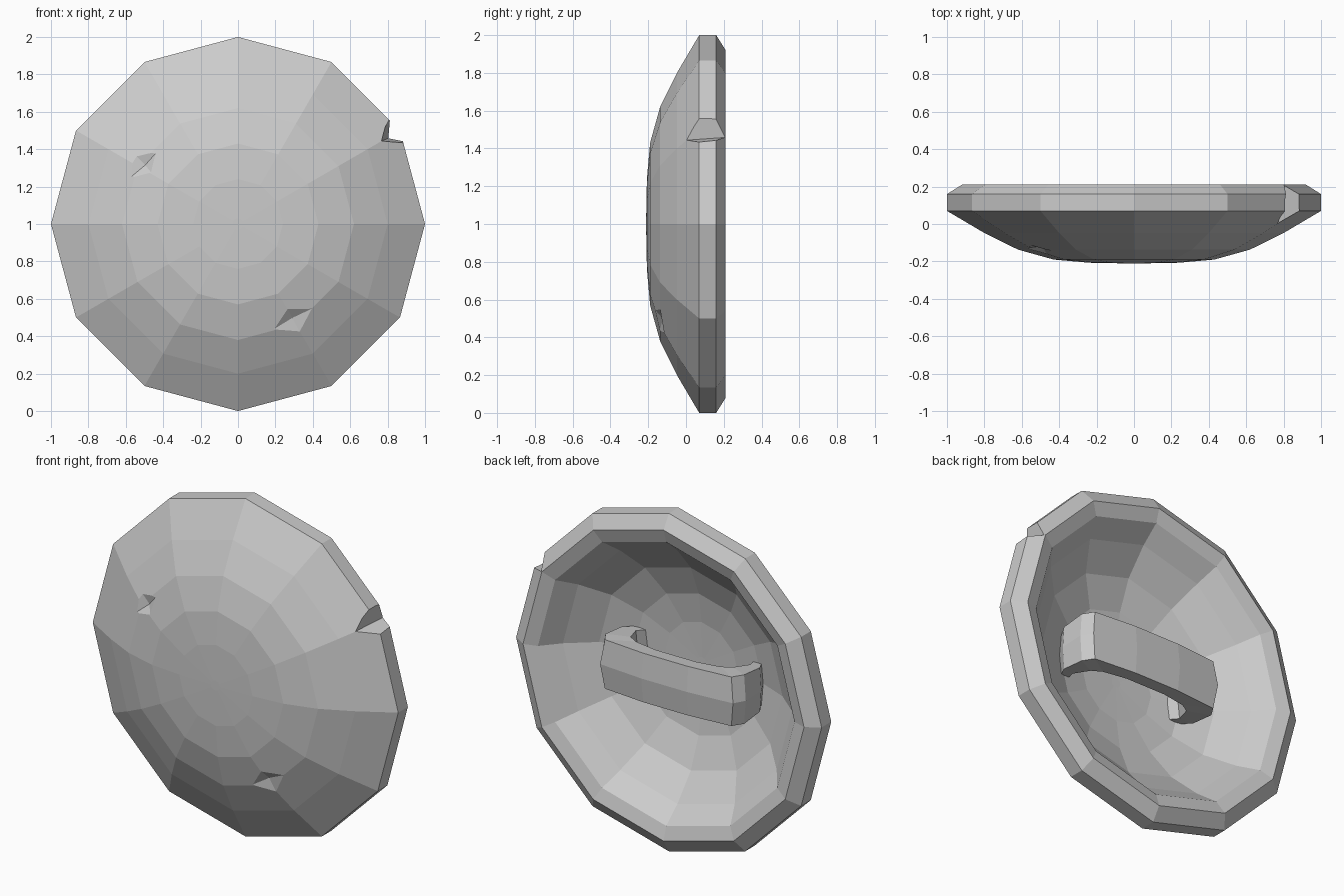
import bpy, bmesh, math
from mathutils import Vector, Matrix

if "Cube" in bpy.data.objects:
    bpy.data.objects.remove(bpy.data.objects["Cube"])

SIDES = 12


def finish(name, bm):
    bmesh.ops.recalc_face_normals(bm, faces=bm.faces[:])
    me = bpy.data.meshes.new(name)
    bm.to_mesh(me)
    bm.free()
    ob = bpy.data.objects.new(name, me)
    bpy.context.collection.objects.link(ob)
    return ob


def skin(name, rings):
    """Join successive closed rings of points with quads and cap both ends."""
    bm = bmesh.new()
    vr = [[bm.verts.new(p) for p in ring] for ring in rings]
    n = len(vr[0])
    for a, b in zip(vr, vr[1:]):
        for i in range(n):
            j = (i + 1) % n
            bm.faces.new((a[i], a[j], b[j], b[i]))
    bm.faces.new(vr[0])
    bm.faces.new(vr[-1])
    return finish(name, bm)


# Shield body: (radius, y) profile from front centre over the rim to the hollow back
profile = [(0.03, -0.211), (0.24, -0.207), (0.43, -0.19), (0.62, -0.137), (0.80, -0.048),
           (1.0, 0.07), (1.0, 0.16), (0.92, 0.21), (0.84, 0.185),
           (0.75, 0.08), (0.60, -0.045), (0.42, -0.118), (0.24, -0.145), (0.03, -0.15)]
rings = []
for r, y in profile:
    rings.append([(r * math.cos(2 * math.pi * k / SIDES), y,
                   1 + r * math.sin(2 * math.pi * k / SIDES)) for k in range(SIDES)])
shield = skin("shield_body", rings)


def cut(cutter):
    cutter.hide_render = True
    cutter.display_type = 'WIRE'
    mod = shield.modifiers.new(cutter.name, 'BOOLEAN')
    mod.operation = 'DIFFERENCE'
    mod.solver = 'EXACT'
    mod.object = cutter


# Chip broken out of the rim, deeper at the front
def chip_ring(y, ax, az):
    return [(ax, y, az), (0.85, y, 1.64), (1.1, y, 1.64), (1.1, y, 1.385)]


cut(skin("rim_chip_cutter", [chip_ring(-0.12, 0.745, 1.435), chip_ring(0.3, 0.82, 1.465)]))


# Battle dents: flattened octahedra lying along the front surface
def dent(name, x, y, z, length, width, depth, angle, slope=21):
    s, c = math.sin(math.radians(slope)), math.cos(math.radians(slope))
    e = Vector((x, 0, z - 1)).normalized()
    n = Vector((e.x * s, -c, e.z * s))
    a = math.radians(angle)
    u = Vector((math.cos(a), 0, math.sin(a)))
    u = (u - n * u.dot(n)).normalized()
    m = Matrix((u, n, u.cross(n))).transposed().to_4x4()
    bm = bmesh.new()
    bmesh.ops.create_uvsphere(bm, u_segments=4, v_segments=2, radius=1)
    m = Matrix.Translation((x, y, z)) @ m @ Matrix.Diagonal((length, depth, width, 1))
    bmesh.ops.transform(bm, matrix=m, verts=bm.verts[:])
    cut(finish(name, bm))


dent("upper_dent_cutter", -0.505, -0.144, 1.32, 0.13, 0.08, 0.028, 42)
dent("lower_dent_cutter", 0.295, -0.146, 0.49, 0.17, 0.085, 0.026, 28)

# Handle: thick grip bent into two feet; outer and inner (x, y) paths with half height
outer = [(0.40, -0.16), (0.465, -0.04), (0.472, 0.115), (0.435, 0.182), (0.15, 0.205)]
inner = [(0.33, -0.16), (0.365, -0.07), (0.32, 0.03), (0.26, 0.06), (0.13, 0.085)]
height = [0.11, 0.13, 0.145, 0.145, 0.145]
rings = []
for (ox, oy), (ix, iy), h in zip(outer, inner, height):
    o, i = Vector((ox, oy)), Vector((ix, iy))
    edge_o = o.lerp(i, 0.12)
    edge_i = i.lerp(o, 0.1)
    loop = [(o, 0), (edge_o, h), (edge_i, h * 0.92), (i, 0), (edge_i, -h * 0.92), (edge_o, -h)]
    rings.append([(p.x, p.y, 1 + z) for p, z in loop])
rings += [[(-x, y, z) for x, y, z in ring] for ring in reversed(rings)]
skin("handle", rings)
